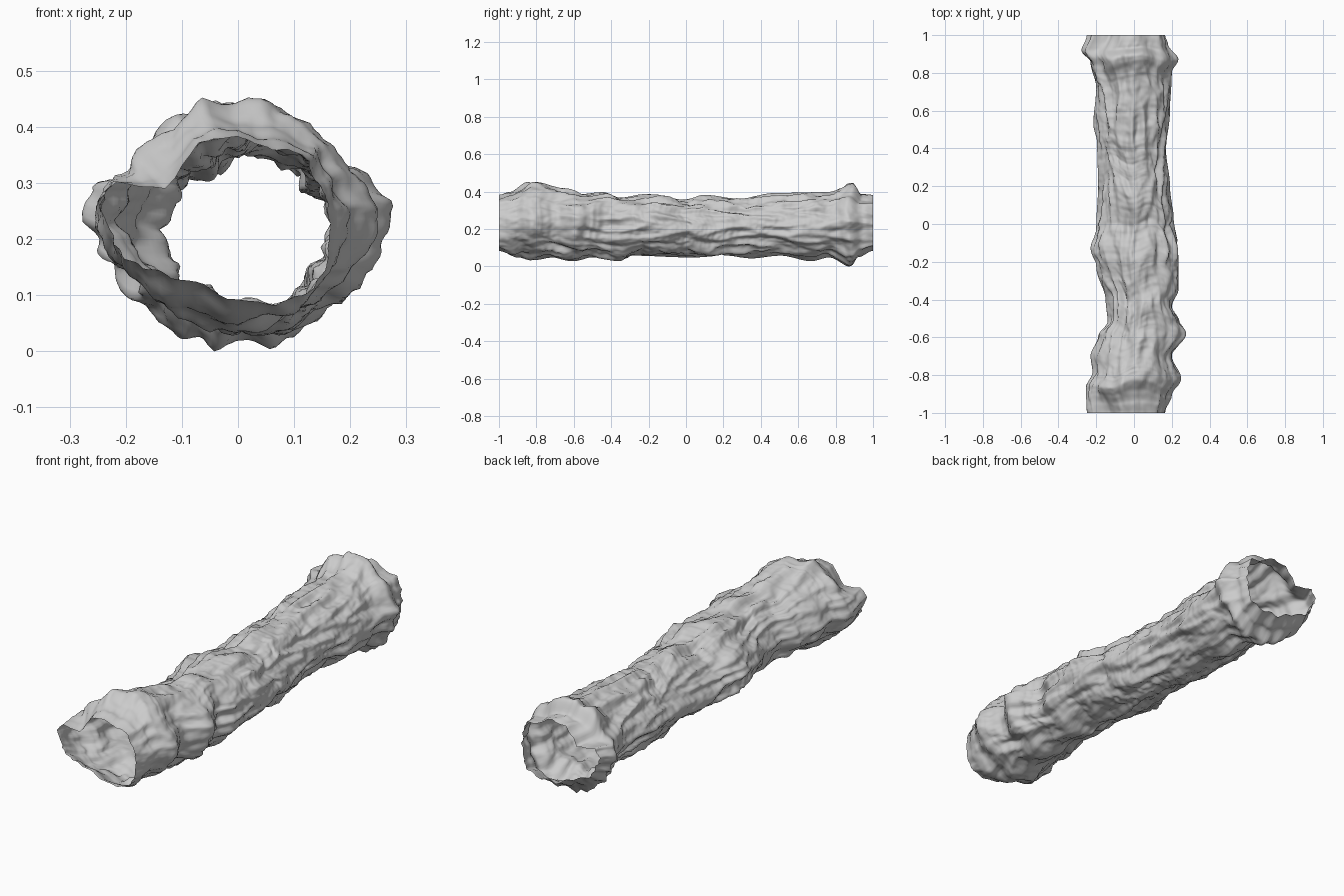
import bpy, bmesh, math
from mathutils import Vector, noise

if "Cube" in bpy.data.objects:
    bpy.data.objects.remove(bpy.data.objects["Cube"])

# Outline curves along the tunnel: (y, offset)
LEFT = [(-1, -.25), (-.86, -.255), (-.78, -.22), (-.7, -.23), (-.6, -.19), (-.52, -.14), (-.4, -.15),
        (-.2, -.20), (-.1, -.23), (0, -.2), (.2, -.19), (.4, -.195), (.5, -.215), (.7, -.2), (.85, -.23),
        (.92, -.278), (1, -.25)]
RIGHT = [(-1, .165), (-.9, .2), (-.8, .25), (-.68, .2), (-.57, .278), (-.5, .24), (-.42, .2), (-.35, .235),
         (-.15, .235), (0, .21), (.2, .19), (.4, .17), (.6, .19), (.8, .2), (.87, .235), (.95, .18), (1, .165)]
TOP = [(-1, .385), (-.95, .4), (-.85, .455), (-.65, .42), (-.55, .39), (-.45, .4), (-.35, .37), (-.2, .39),
       (0, .36), (.1, .385), (.3, .365), (.5, .395), (.75, .4), (.88, .45), (.93, .39), (1, .385)]
BOTTOM = [(-1, .085), (-.9, .05), (-.82, .035), (-.7, .05), (-.6, .03), (-.5, .05), (-.35, .03), (-.3, .06),
          (0, .05), (.2, .06), (.35, .045), (.5, .06), (.65, .03), (.75, .05), (.88, 0), (.93, .05), (1, .085)]
# Shared outline of both open ends, counter-clockwise from +x
RIM = [(.165, .23), (.16, .28), (.13, .34), (.06, .355), (0, .38), (-.07, .37), (-.13, .29), (-.22, .305),
       (-.25, .27), (-.23, .21), (-.2, .165), (-.13, .14), (-.02, .09), (.07, .085), (.14, .11), (.16, .17)]
SEG, RINGS = 128, 280


def sample(curve, y):
    for (a, u), (b, v) in zip(curve, curve[1:]):
        if y <= b:
            t = (y - a) / (b - a)
            return u + (v - u) * t * t * (3 - 2 * t)
    return curve[-1][1]


def soft(curve, y):
    # Outline with its local bumps averaged away
    return sum(sample(curve, max(-1, min(1, y + k * .06))) for k in range(-3, 4)) / 7


def rim_point(t):
    f = t * len(RIM)
    i = int(f)
    return Vector(RIM[i % 16]).lerp(Vector(RIM[(i + 1) % 16]), f - i)


def relief(c, s, y):
    # Rocky relief: broad lumps, lengthwise ridges and fine grain
    lump = noise.noise(Vector((c * 1.5, y * 3.5, s * 1.5 + 3)))
    ridge = 0.5 - abs(noise.noise(Vector((c * 3 + 7, y * 4 + s, s * 3))))
    grain = noise.fractal(Vector((c * 4.5, y * 11, s * 4.5 + 9)), 0.8, 2.0, 3)
    return .022 * lump + .04 * (ridge - .3) + .009 * grain


def wall_ring(j):
    y = -1 + 2 * j / RINGS
    sharp = [sample(k, y) for k in (LEFT, RIGHT, TOP, BOTTOM)]
    l, r, t, b = (soft(k, y) for k in (LEFT, RIGHT, TOP, BOTTOM))
    w = max(0, (abs(y) - .84) / .16)
    w = w * w * (3 - 2 * w)
    pts, ys, dirs = [], [], []
    for i in range(SEG):
        ang = 2 * math.pi * i / SEG
        c, s = math.cos(ang), math.sin(ang)
        d = relief(c, s, y)
        e = d - (.018 if c < 0 else .006) * abs(2 * s * c)
        body = Vector(((l + r) / 2 + ((r - l) / 2 + e) * c, (t + b) / 2 + ((t - b) / 2 + e) * s))
        pts.append(body.lerp(rim_point(i / SEG), w) + Vector((c, s)) * d * .5 * w)
        dirs.append((c, s))
        # Skew the rings so bumps do not line up as collars
        skew = .05 * noise.noise(Vector((c * 1.4 + 20, y * 2, s * 1.4)))
        ys.append(y + skew * min(1, (1 - abs(y)) * 6))
    # Push each side out to its outline, fading away around the ring
    px, pz = [p.x for p in pts], [p.y for p in pts]
    dl, dr = sharp[0] - min(px), sharp[1] - max(px)
    dt, db = sharp[2] - max(pz), sharp[3] - min(pz)
    return [(x + (dr if c > 0 else dl) * abs(c) ** 1.7, yy, z + (dt if s > 0 else db) * abs(s) ** 1.7)
            for x, yy, z, (c, s) in zip(px, ys, pz, dirs)]


# Open, single-skin rock tunnel
bm = bmesh.new()
rings = [[bm.verts.new(p) for p in wall_ring(j)] for j in range(RINGS + 1)]
for lo, hi in zip(rings, rings[1:]):
    for i in range(SEG):
        k = (i + 1) % SEG
        bm.faces.new((lo[i], lo[k], hi[k], hi[i])).smooth = True
bmesh.ops.recalc_face_normals(bm, faces=bm.faces)

# Rest exactly on the floor
base = min(v.co.z for v in bm.verts)
bmesh.ops.translate(bm, verts=bm.verts, vec=(0, 0, -base))

mesh = bpy.data.meshes.new("tunnel_wall")
bm.to_mesh(mesh)
bm.free()
tunnel = bpy.data.objects.new("tunnel_wall", mesh)
bpy.context.collection.objects.link(tunnel)
